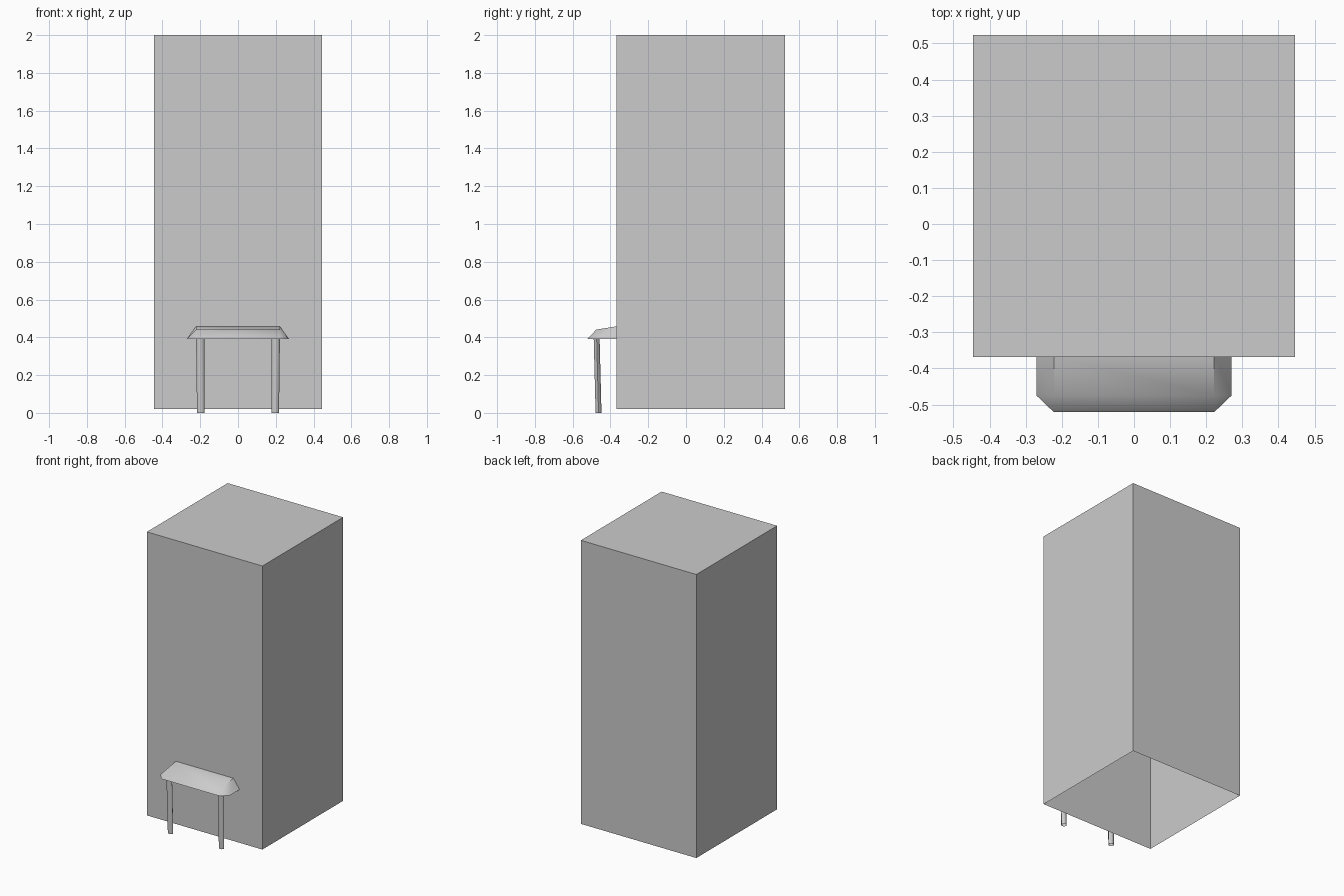
import bpy, bmesh, math

if "Cube" in bpy.data.objects:
    bpy.data.objects.remove(bpy.data.objects["Cube"])


def make_object(name, verts, faces, smooth=None):
    mesh = bpy.data.meshes.new(name)
    mesh.from_pydata(verts, [], faces)
    mesh.update()
    obj = bpy.data.objects.new(name, mesh)
    bpy.context.collection.objects.link(obj)
    if smooth:
        bpy.ops.object.select_all(action='DESELECT')
        obj.select_set(True)
        bpy.context.view_layer.objects.active = obj
        bpy.ops.object.shade_smooth_by_angle(angle=math.radians(smooth))
    return obj


X, Y0, Y1, Z0, Z1 = 0.446, -0.368, 0.523, 0.02, 2.0

# Tall cabinet shell, open underneath
box = [(x, y, z) for z in (Z0, Z1)
       for x, y in ((-X, Y0), (X, Y0), (X, Y1), (-X, Y1))]
sides = [(i, (i + 1) % 4, (i + 1) % 4 + 4, i + 4) for i in range(4)]
make_object("cabinet", box, sides + [(4, 5, 6, 7)])

# Seat shell: sloping profile across the middle, bevelled ends, open below
profile = [(Y0, 0.458), (-0.475, 0.441), (-0.521, 0.392)]
seat = [(s * 0.222, y, z) for s in (-1, 1) for y, z in profile]
seat += [(s * 0.27, y, 0.392) for s in (-1, 1) for y in (Y0, -0.475)]
make_object("seat", seat, [
    (0, 1, 4, 3), (1, 2, 5, 4),          # top and front
    (6, 7, 1, 0), (7, 2, 1),             # left end
    (3, 4, 9, 8), (4, 5, 9),             # right end
], smooth=50)


# Slim legs: open hexagonal tubes, leaning slightly back towards the floor
def leg(name, side):
    n = 6
    rings = [(0.0, 0.197, -0.463, 0.020, 0.018),
             (0.395, 0.200, -0.473, 0.022, 0.018)]
    verts = [(side * cx + rx * math.cos(2 * math.pi * i / n),
              cy + ry * math.sin(2 * math.pi * i / n), z)
             for z, cx, cy, rx, ry in rings for i in range(n)]
    faces = [(i, (i + 1) % n, (i + 1) % n + n, i + n) for i in range(n)]
    make_object(name, verts, faces, smooth=65)


leg("left_leg", -1)
leg("right_leg", 1)
